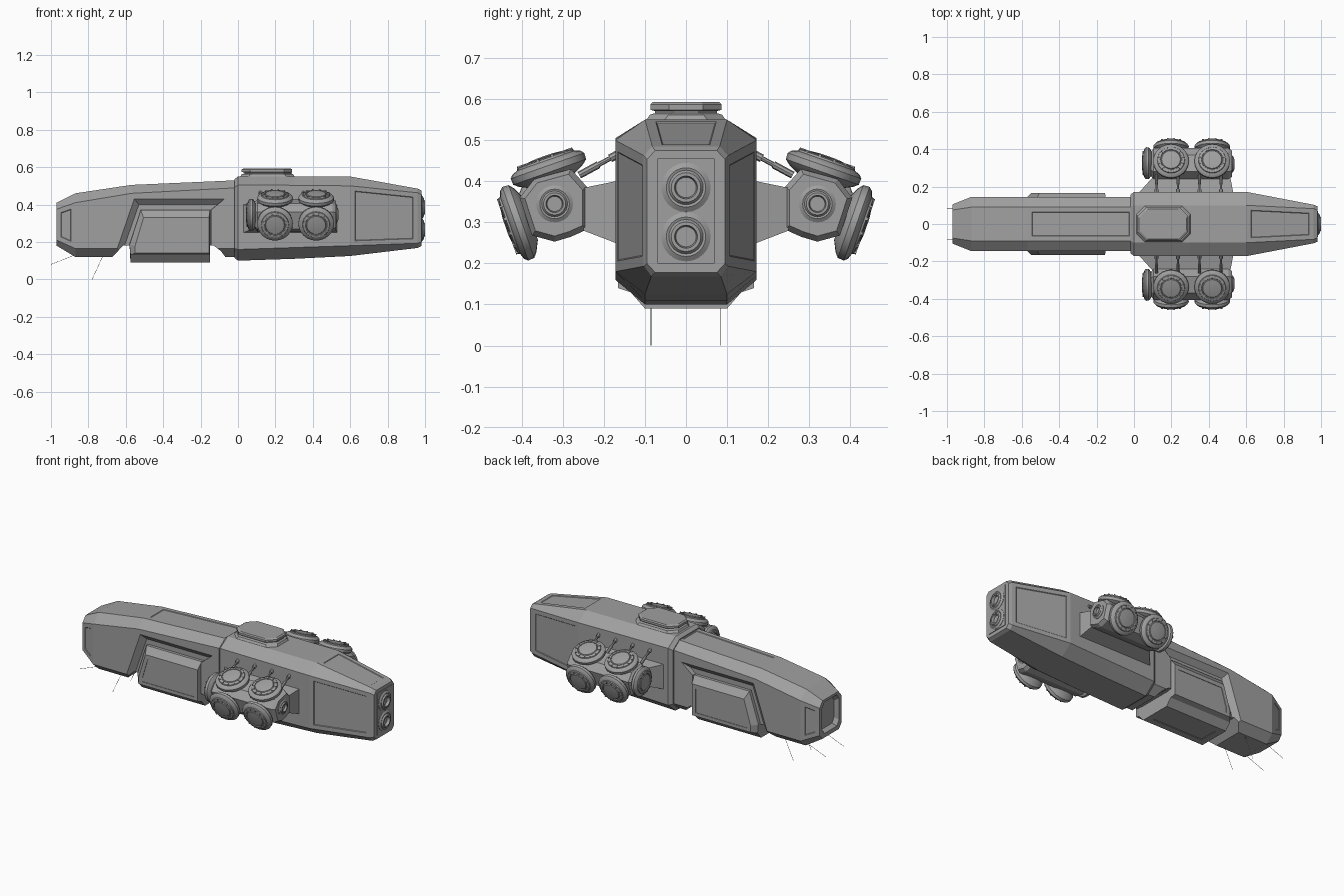
import bpy, bmesh, math
from mathutils import Matrix, Vector

if "Cube" in bpy.data.objects:
    bpy.data.objects.remove(bpy.data.objects["Cube"])

# Dark grey hull paint
PAINT = bpy.data.materials.new("hull_grey")
PAINT.diffuse_color = (0.35, 0.35, 0.35, 1)
PAINT.use_nodes = True
PAINT.node_tree.nodes["Principled BSDF"].inputs["Base Color"].default_value = PAINT.diffuse_color


def finish(name, bm, smooth=False):
    bmesh.ops.recalc_face_normals(bm, faces=bm.faces)
    me = bpy.data.meshes.new(name)
    bm.to_mesh(me)
    bm.free()
    me.materials.append(PAINT)
    ob = bpy.data.objects.new(name, me)
    bpy.context.collection.objects.link(ob)
    bpy.context.view_layer.objects.active = ob
    if smooth:
        bpy.ops.object.select_all(action='DESELECT')
        ob.select_set(True)
        bpy.ops.object.shade_smooth_by_angle(angle=math.radians(30))
    return ob


def skin(bm, rings):
    """Join equal-sized rings of points, cap both ends; returns face grid."""
    vs = [[bm.verts.new(p) for p in r] for r in rings]
    n = len(vs[0])
    grid = {}
    for i in range(len(vs) - 1):
        for j in range(n):
            k = (j + 1) % n
            grid[i, j] = bm.faces.new((vs[i][j], vs[i][k], vs[i + 1][k], vs[i + 1][j]))
    bm.faces.new(vs[0])
    bm.faces.new(vs[-1])
    return grid


def loft(name, rings, panels=(), margin=0.025):
    bm = bmesh.new()
    grid = skin(bm, rings)
    bmesh.ops.recalc_face_normals(bm, faces=bm.faces)
    # engraved panel outlines
    for key in panels:
        f = grid[key]
        bmesh.ops.inset_region(bm, faces=[f], thickness=margin, use_even_offset=True)
        bmesh.ops.inset_region(bm, faces=[f], thickness=0.003, depth=-0.003, use_even_offset=True)
    return finish(name, bm)


def octagon(x, w, z0, z1, top, bot, ct, cb):
    half = [(top, z1), (w, z1 - ct), (w, z0 + cb), (bot, z0)]
    return [(x, y, z) for y, z in half] + [(x, -y, z) for y, z in half[::-1]]


def slab(pts, y):
    return [(x, y, z) for x, z in pts]


def lathe(name, profile, loc, axis, seg=24, scale=1.0, lugs=0):
    """Spin (radius, height) points about an axis, with optional radial ribs."""
    bm = bmesh.new()
    skin(bm, [[(r * math.cos(2 * math.pi * i / seg), r * math.sin(2 * math.pi * i / seg), h)
               for i in range(seg)] for r, h in profile])
    for i in range(lugs):
        m = Matrix.Rotation(2 * math.pi * (i + 0.5) / lugs, 4, 'Z') @ Matrix.Translation((0.064, 0, 0.022))
        bmesh.ops.create_cube(bm, size=1, matrix=m @ Matrix.Diagonal((0.018, 0.007, 0.009, 1)))
    rot = Vector(axis).to_track_quat('Z', 'Y').to_matrix().to_4x4()
    bm.transform(Matrix.Translation(loc) @ rot @ Matrix.Scale(scale, 4))
    return finish(name, bm, True)


def rod(name, a, b, r, seg=8):
    d = Vector(b) - Vector(a)
    return lathe(name, [(r, 0), (r, d.length)], a, d, seg)


def cut(target, cutter):
    mod = target.modifiers.new("cut", 'BOOLEAN')
    mod.operation = 'DIFFERENCE'
    mod.solver = 'EXACT'
    mod.object = cutter
    bpy.context.view_layer.objects.active = target
    bpy.ops.object.modifier_apply(modifier=mod.name)
    bpy.data.objects.remove(cutter)


# Forward hull with recessed nose window
front = loft("front_hull", [
    octagon(-0.945, 0.07, 0.22, 0.38, 0.05, 0.05, 0.03, 0.03),
    octagon(-0.97, 0.08, 0.205, 0.395, 0.06, 0.06, 0.03, 0.03),
    octagon(-0.97, 0.105, 0.18, 0.41, 0.075, 0.08, 0.035, 0.03),
    octagon(-0.87, 0.145, 0.12, 0.46, 0.09, 0.095, 0.05, 0.045),
    octagon(-0.57, 0.145, 0.12, 0.505, 0.09, 0.095, 0.045, 0.045),
    octagon(0.0, 0.145, 0.12, 0.53, 0.09, 0.095, 0.04, 0.045)],
    panels=[(2, 1), (2, 5), (4, 7)])

# Belly notch and side recesses around the cargo pod
notch = [(-0.68, 0.11), (-0.615, 0.18), (-0.13, 0.18), (-0.09, 0.15), (-0.06, 0.11), (-0.07, 0.05), (-0.66, 0.05)]
cut(front, loft("notch_cutter", [slab(notch, -0.3), slab(notch, 0.3)]))
outer = [(-0.675, 0.09), (-0.645, 0.17), (-0.555, 0.432), (-0.07, 0.432), (-0.145, 0.37), (-0.145, 0.09)]
inner = [(-0.64, 0.09), (-0.61, 0.17), (-0.53, 0.40), (-0.11, 0.40), (-0.147, 0.37), (-0.147, 0.09)]
for s in (1, -1):
    cut(front, loft("recess_cutter", [slab(inner, s * 0.117), slab(outer, s * 0.146), slab(outer, s * 0.2)]))

# Cargo pod: bevelled slab with framed side panels
low = [(-0.575, 0.09), (-0.58, 0.19), (-0.52, 0.37), (-0.15, 0.37), (-0.15, 0.09)]
mid = [(-0.575, 0.13), (-0.58, 0.185), (-0.52, 0.37), (-0.15, 0.37), (-0.15, 0.13)]
face = [(-0.55, 0.14), (-0.55, 0.18), (-0.505, 0.33), (-0.155, 0.33), (-0.155, 0.14)]
rim = [(-0.525, 0.16), (-0.525, 0.185), (-0.49, 0.305), (-0.18, 0.305), (-0.18, 0.16)]
loft("cargo_pod", [slab(rim, -0.163), slab(rim, -0.166), slab(face, -0.166), slab(mid, -0.135),
                   slab(low, -0.1), slab(low, 0.1), slab(mid, 0.135), slab(face, 0.166),
                   slab(rim, 0.166), slab(rim, 0.163)], panels=[(4, 4)], margin=0.04)

# Rear hull
loft("rear_hull", [
    octagon(-0.02, 0.155, 0.115, 0.535, 0.09, 0.095, 0.045, 0.05),
    octagon(0.0, 0.172, 0.10, 0.55, 0.10, 0.10, 0.045, 0.06),
    octagon(0.3, 0.172, 0.11, 0.55, 0.10, 0.10, 0.047, 0.06),
    octagon(0.6, 0.172, 0.125, 0.55, 0.10, 0.10, 0.05, 0.055),
    octagon(0.96, 0.103, 0.168, 0.485, 0.082, 0.085, 0.022, 0.025),
    octagon(0.98, 0.095, 0.178, 0.475, 0.075, 0.075, 0.022, 0.022)],
    panels=[(3, 1), (3, 5), (3, 7)])


# Bridge cupola: stacked elongated octagons
def plate(x0, x1, w, z):
    c = 0.045
    return [(x0, -w + c, z), (x0 + c, -w, z), (x1 - c, -w, z), (x1, -w + c, z),
            (x1, w - c, z), (x1 - c, w, z), (x0 + c, w, z), (x0, w - c, z)]


loft("bridge_cupola", [plate(0.01, 0.305, 0.1, 0.545), plate(0.02, 0.295, 0.088, 0.562),
                       plate(0.035, 0.285, 0.075, 0.566), plate(0.035, 0.285, 0.075, 0.571),
                       plate(0.02, 0.29, 0.087, 0.574), plate(0.02, 0.29, 0.087, 0.587),
                       plate(0.028, 0.282, 0.081, 0.593)])

# Main engines on a backing plate
stern = [(0.07, 0.2), (0.07, 0.455), (-0.07, 0.455), (-0.07, 0.2)]
loft("engine_plate", [[(x, y, z) for y, z in stern] for x in (0.97, 0.984)])
NOZZLE = [(0.045, -0.03), (0.058, -0.015), (0.06, 0.0), (0.06, 0.006), (0.048, 0.014),
          (0.042, 0.012), (0.036, 0.02), (0.028, 0.02), (0.022, -0.01)]
for z in (0.265, 0.385):
    lathe("main_engine", NOZZLE, (0.98, 0, z), (1, 0, 0))

# Side thruster clusters
DISC = [(0.055, -0.035), (0.082, -0.022), (0.094, -0.012), (0.095, 0.004), (0.088, 0.012),
        (0.074, 0.017), (0.072, 0.022), (0.058, 0.025), (0.056, 0.021), (0.053, 0.021), (0.05, 0.026), (0.02, 0.029)]
BODY = [(0.24, 0.385), (0.28, 0.43), (0.37, 0.405), (0.405, 0.36),
        (0.375, 0.268), (0.32, 0.253), (0.28, 0.265), (0.24, 0.283)]
for s in (1, -1):
    side = "left" if s > 0 else "right"

    def section(x, k):
        return [(x, s * (0.32 + (y - 0.32) * k), 0.345 + (z - 0.345) * k) for y, z in BODY]
    loft(side + "_thruster_body", [section(0.09, 0.8), section(0.105, 1), section(0.505, 1), section(0.525, 0.85)])
    loft(side + "_pylon", [[(x0, s * y, z0), (x1, s * y, z0), (x1, s * y, z1), (x0, s * y, z1)]
                           for y, x0, x1, z0, z1 in [(0.15, 0.01, 0.55, 0.24, 0.405),
                                                     (0.172, 0.03, 0.53, 0.25, 0.40),
                                                     (0.25, 0.1, 0.515, 0.28, 0.384)]])
    # discs on the upper and outer faces
    for x in (0.198, 0.418):
        lathe(side + "_upper_disc", DISC, (x, s * 0.336, 0.434), (0, s * 0.33, 0.94), lugs=12)
        lathe(side + "_outer_disc", DISC, (x, s * 0.412, 0.298), (0, s * 0.94, -0.33), lugs=12)
    lathe(side + "_forward_disc", DISC, (0.068, s * 0.325, 0.345), (-1, 0, 0), scale=0.9, lugs=12)
    lathe(side + "_aft_nozzle", NOZZLE, (0.523, s * 0.32, 0.345), (1, 0, 0), scale=0.75)
    # struts with end joints
    for x in (0.12, 0.235, 0.35, 0.465):
        a, b = Vector((x, s * 0.166, 0.466)), Vector((x, s * 0.26, 0.415))
        rod(side + "_strut", a, b, 0.006)
        rod(side + "_strut_sleeve", a.lerp(b, 0.5), b, 0.009)
        rod(side + "_strut_joint", a, a.lerp(b, 0.2), 0.01)
    # nose antennas
    rod(side + "_nose_antenna", (-0.86, s * 0.085, 0.135), (-1.0, s * 0.085, 0.08), 0.001, 5)
    rod(side + "_belly_antenna", (-0.72, s * 0.085, 0.13), (-0.78, s * 0.085, 0.0), 0.001, 5)
